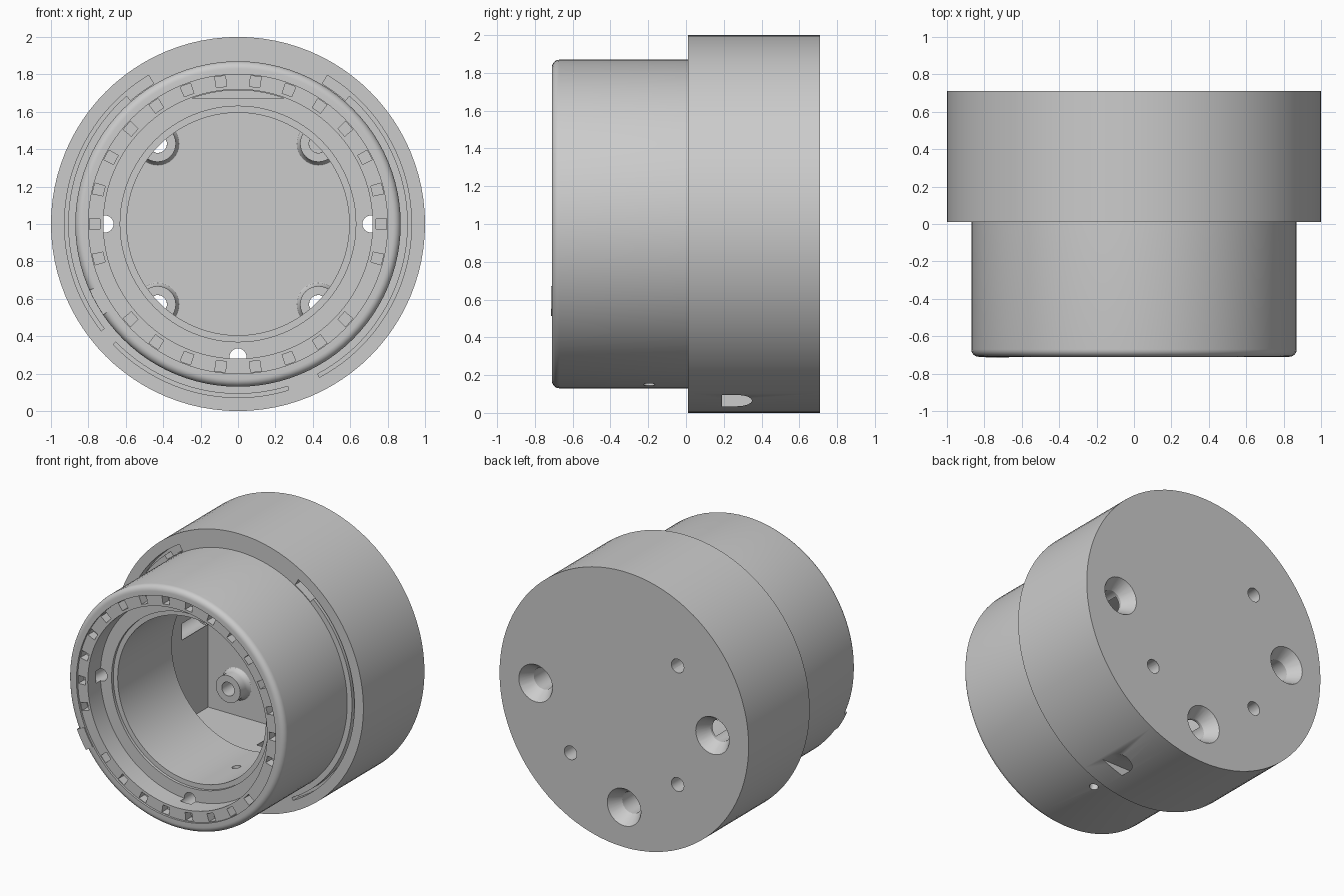
import bpy, bmesh
from math import sin, cos, radians, pi
from mathutils import Matrix, Vector

if "Cube" in bpy.data.objects:
    bpy.data.objects.remove(bpy.data.objects["Cube"])

AXIS_Z = 1.0


def make(name, bm):
    bmesh.ops.remove_doubles(bm, verts=bm.verts, dist=1e-5)
    bmesh.ops.recalc_face_normals(bm, faces=bm.faces)
    mesh = bpy.data.meshes.new(name)
    bm.to_mesh(mesh)
    bm.free()
    ob = bpy.data.objects.new(name, mesh)
    bpy.context.collection.objects.link(ob)
    return ob


def lathe(name, profile, centre=(0, 0), segments=96, closed=False):
    """Revolve (radius, y) points about an axis parallel to y."""
    bm = bmesh.new()
    rings = []
    for r, y in profile:
        ring = []
        for i in range(segments):
            a = 2 * pi * i / segments
            ring.append(bm.verts.new((centre[0] + r * cos(a), y, AXIS_Z + centre[1] + r * sin(a))))
        rings.append(ring)
    pairs = list(zip(rings, rings[1:]))
    if closed:
        pairs.append((rings[-1], rings[0]))
    for p, q in pairs:
        for i in range(segments):
            j = (i + 1) % segments
            bm.faces.new((p[i], p[j], q[j], q[i]))
    bmesh.ops.dissolve_degenerate(bm, dist=1e-6, edges=bm.edges)
    return make(name, bm)


def sector(name, r0, r1, a0, a1, y0, y1):
    """Curved block between two radii and two angles in degrees."""
    bm = bmesh.new()
    steps = max(2, int(abs(a1 - a0) / 3))
    sections = []
    for i in range(steps + 1):
        a = radians(a0 + (a1 - a0) * i / steps)
        sections.append([bm.verts.new((r * cos(a), y, AXIS_Z + r * sin(a)))
                         for r, y in ((r0, y0), (r1, y0), (r1, y1), (r0, y1))])
    for p, q in zip(sections, sections[1:]):
        for k in range(4):
            m = (k + 1) % 4
            bm.faces.new((p[k], p[m], q[m], q[k]))
    bm.faces.new(sections[0])
    bm.faces.new(sections[-1])
    return make(name, bm)


def block(name, lo, hi):
    lo, hi = Vector(lo), Vector(hi)
    bm = bmesh.new()
    bmesh.ops.create_cube(bm, size=1, matrix=Matrix.Translation((lo + hi) / 2)
                          @ Matrix.Diagonal((*(hi - lo), 1)))
    return make(name, bm)


def cut(target, cutter):
    cutter.hide_render = True
    mod = target.modifiers.new("cut", "BOOLEAN")
    mod.operation = "DIFFERENCE"
    mod.solver = "EXACT"
    mod.object = cutter
    bpy.context.view_layer.objects.active = target
    bpy.ops.object.modifier_apply(modifier=mod.name)
    bpy.data.objects.remove(cutter)


def smooth(ob):
    bpy.ops.object.select_all(action="DESELECT")
    ob.select_set(True)
    bpy.context.view_layer.objects.active = ob
    bpy.ops.object.shade_smooth_by_angle(angle=radians(30))


# Stepped housing with rounded front rim, ledge and bore
rim = [(0.83 + 0.04 * cos(t), -0.67 - 0.04 * sin(t)) for t in [i * pi / 12 for i in range(7)]]
housing = lathe("housing", [(0, 0.71), (1, 0.71), (1, 0.01), (0.87, 0.01)] + rim +
                [(0.8, -0.71), (0.8, -0.695), (0.72, -0.695), (0.72, -0.55), (0.63, -0.55),
                 (0.63, -0.53), (0.595, -0.53), (0.595, 0.3), (0, 0.3)])

# Square chamber behind the bore
H = 0.66
cut(housing, block("chamber", (-H, 0.09, AXIS_Z - H), (H, 0.6, AXIS_Z + H)))

# Flat-bottomed recess in the top of the ledge
recess = lathe("recess", [(0, -0.6), (0.715, -0.6), (0.715, -0.47), (0, -0.47)])
cut(recess, block("recess_trim", (-1, -1, 0), (1, 1, 1.67)))
cut(housing, recess)

# Evenly spaced pockets in the front ring
COUNT = 26
for i in range(COUNT):
    a = 360 * i / COUNT
    if i not in (15, 24):
        cut(housing, sector("pocket", 0.738, 0.795, a - 2.1, a + 2.1, -0.75, -0.63))

# Arc grooves in the flange face, wider at their upper ends
for a0, a1 in ((-62, 52), (128, 218), (224, 287)):
    cut(housing, sector("groove", 0.908, 0.928, a0, a1, -0.02, 0.08))
for a0, a1 in ((49, 59), (121, 131)):
    cut(housing, sector("groove_end", 0.875, 0.928, a0, a1, -0.02, 0.08))

# Countersunk through holes
for c in ((0.71, 0), (-0.71, 0), (0, -0.71)):
    cut(housing, lathe("screw_hole", [(0, 0.75), (0.16, 0.75), (0.135, 0.71), (0.078, 0.62),
                                      (0.078, 0.3), (0.045, 0.3), (0.045, -0.6), (0, -0.6)],
                       c, 32))

# Hollow standoffs on the back wall
for x in (-0.43, 0.43):
    for z in (-0.43, 0.43):
        cut(housing, lathe("mount_hole", [(0, 0.5), (0.05, 0.5), (0.05, 0.8), (0, 0.8)],
                           (x, z), 24))
        flare = [(0.098 + 0.035 * (1 - cos(t)), 0.56 + 0.045 * sin(t))
                 for t in (0, pi / 6, pi / 3, pi / 2)]
        smooth(lathe("standoff", [(0.05, 0.5), (0.098, 0.5)] + flare + [(0.05, 0.605)],
                     (x, z), 32, closed=True))

# Small drain hole through the lower wall
bm = bmesh.new()
direction = Vector((sin(radians(12)), 0, -cos(radians(12))))
bmesh.ops.create_cone(bm, cap_ends=True, segments=20, radius1=0.03, radius2=0.03, depth=0.5,
                      matrix=Matrix.Translation(direction * 0.75 + Vector((0, -0.195, AXIS_Z)))
                      @ direction.to_track_quat("Z", "Y").to_matrix().to_4x4())
cut(housing, make("drain_hole", bm))

# Round-ended cable slot low on the flange
bm = bmesh.new()
outline = [(0.19, 0.035)]
outline += [(0.27 + 0.08 * cos(t), 0.065 + 0.03 * sin(t))
            for t in [-pi / 2 + pi * i / 8 for i in range(9)]]
outline.append((0.19, 0.095))
face = bm.faces.new([bm.verts.new((0.1, y, z)) for y, z in outline])
ext = bmesh.ops.extrude_face_region(bm, geom=[face])
bmesh.ops.translate(bm, vec=(0.5, 0, 0),
                    verts=[v for v in ext["geom"] if isinstance(v, bmesh.types.BMVert)])
cut(housing, make("cable_slot", bm))

smooth(housing)

# Square-cornered index tab on the rounded rim
smooth(sector("index_tab", 0.805, 0.869, 204, 214, -0.714, -0.64))
